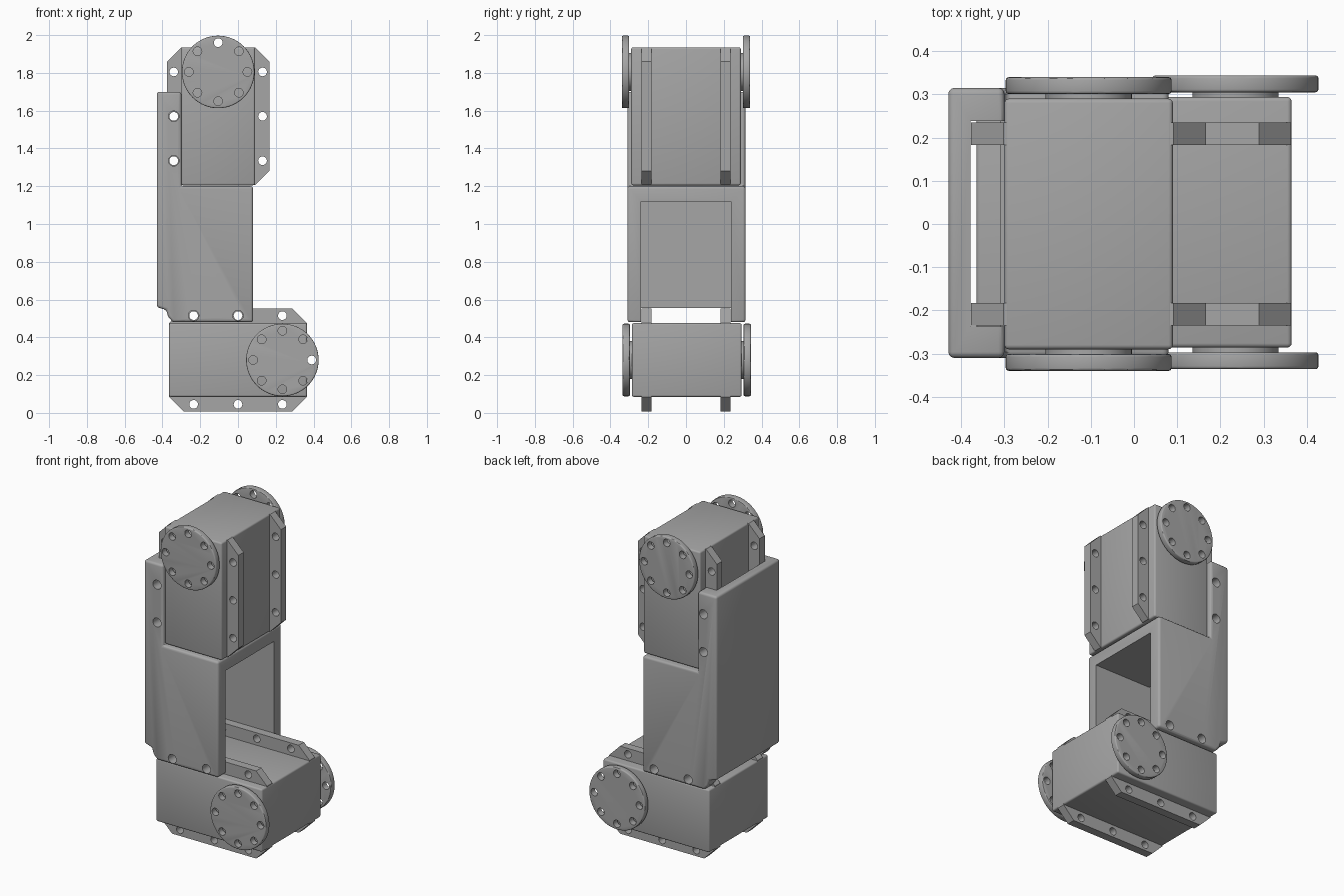
import bpy, math
from mathutils import Matrix, Vector

old = bpy.data.objects.get("Cube")
if old:
    bpy.data.objects.remove(old, do_unlink=True)

# One plain grey for everything
grey = bpy.data.materials.new("plain grey")
grey.use_nodes = True
colour = (0.38, 0.38, 0.38, 1)
grey.diffuse_color = colour
grey.node_tree.nodes["Principled BSDF"].inputs["Base Color"].default_value = colour


def activate(obj):
    bpy.ops.object.select_all(action='DESELECT')
    obj.select_set(True)
    bpy.context.view_layer.objects.active = obj


def apply_bevel(obj, width, segments=3):
    mod = obj.modifiers.new("bevel", 'BEVEL')
    mod.width, mod.segments = width, segments
    mod.limit_method, mod.angle_limit = 'ANGLE', math.radians(35)
    activate(obj)
    bpy.ops.object.modifier_apply(modifier=mod.name)


def prism(name, profile, y0, y1, bevel=0):
    """Extrude an x-z outline along y."""
    n = len(profile)
    verts = [(x, y, z) for y in (y0, y1) for x, z in profile]
    faces = [tuple(range(n)), tuple(range(2 * n - 1, n - 1, -1))]
    faces += [(i, i + n, (i + 1) % n + n, (i + 1) % n) for i in range(n)]
    mesh = bpy.data.meshes.new(name)
    mesh.from_pydata(verts, [], faces)
    obj = bpy.data.objects.new(name, mesh)
    bpy.context.collection.objects.link(obj)
    mesh.materials.append(grey)
    activate(obj)
    bpy.ops.object.mode_set(mode='EDIT')
    bpy.ops.mesh.select_all(action='SELECT')
    bpy.ops.mesh.normals_make_consistent(inside=False)
    bpy.ops.object.mode_set(mode='OBJECT')
    if bevel:
        apply_bevel(obj, bevel)
    return obj


def circle(centre, radius, sides):
    steps = [math.tau * i / sides for i in range(sides)]
    return [(centre[0] + radius * math.cos(a), centre[1] + radius * math.sin(a)) for a in steps]


def cut(obj, cutter):
    mod = obj.modifiers.new("cut", 'BOOLEAN')
    mod.operation, mod.solver, mod.object = 'DIFFERENCE', 'EXACT', cutter
    activate(obj)
    bpy.ops.object.modifier_apply(modifier=mod.name)
    bpy.data.objects.remove(cutter, do_unlink=True)


def drill(obj, centres, radius):
    for c in centres:
        cut(obj, prism("drill", circle(c, radius, 20), -0.5, 0.5))


def smooth(obj):
    activate(obj)
    bpy.ops.object.shade_smooth_by_angle(angle=math.radians(30))


HALF_LENGTH, HALF_BODY, HALF_FLANGE, CORNER = 0.365, 0.195, 0.272, 0.075


def servo(label, place, shift):
    """Motor block; place maps (along, across) to (x, z)."""
    def outline(pts):
        return [place(u, v) for u, v in pts]

    L, B, F, C = HALF_LENGTH, HALF_BODY, HALF_FLANGE, CORNER
    body = outline([(-L, -B), (L, -B), (L, B), (-L, B)])
    smooth(prism(label + "_motor_body", body, shift - 0.29, shift + 0.29, 0.01))

    # Chamfered mounting flanges with three holes per edge
    E = L - 0.001
    octagon = outline([(-E + C, -F), (E - C, -F), (E, -F + C), (E, F - C),
                       (E - C, F), (-E + C, F), (-E, F - C), (-E, -F + C)])
    holes = outline([(u, v) for u in (-0.235, 0, 0.235) for v in (-0.235, 0.235)])
    axle = place(0.235, 0)
    for side, word in ((-1, "front"), (1, "back")):
        a, b = sorted((side * 0.183, side * 0.235))
        flange = prism(f"{label}_{word}_flange", octagon, a, b)
        drill(flange, holes, 0.023)
        smooth(flange)

        # Output hub and drilled horn disc
        a, b = sorted((side * 0.28, side * 0.305))
        smooth(prism(f"{label}_{word}_hub", circle(axle, 0.1, 48), shift + a, shift + b))
        a, b = sorted((side * 0.301, side * 0.34))
        disc = prism(f"{label}_{word}_disc", circle(axle, 0.192, 64), shift + a, shift + b, 0.007)
        drill(disc, circle(axle, 0.155, 8), 0.023)
        smooth(disc)


servo("lower", lambda u, v: (u, 0.28 + v), 0.004)
servo("upper", lambda u, v: (-0.105 + v, 1.57 + u), 0)

# Bracket: stepped side outline, hollowed to leave walls, back plate and shelf
bracket = prism("bracket", [
    (-0.43, 1.70), (-0.30, 1.70), (-0.30, 1.20), (0.08, 1.20), (0.08, 0.48),
    (-0.345, 0.48), (-0.37, 0.51), (-0.38, 0.545), (-0.43, 0.56)], -0.31, 0.315, 0.014)
cut(bracket, prism("hollow", [
    (-0.6, 0.4), (0.2, 0.4), (0.2, 1.12), (-0.31, 1.12), (-0.31, 1.22),
    (-0.2, 1.22), (-0.2, 1.8), (-0.378, 1.8), (-0.378, 0.556), (-0.6, 0.556)], -0.237, 0.239))
drill(bracket, [(-0.34, 1.57), (-0.34, 1.335), (-0.235, 0.515), (0, 0.515)], 0.028)
smooth(bracket)
